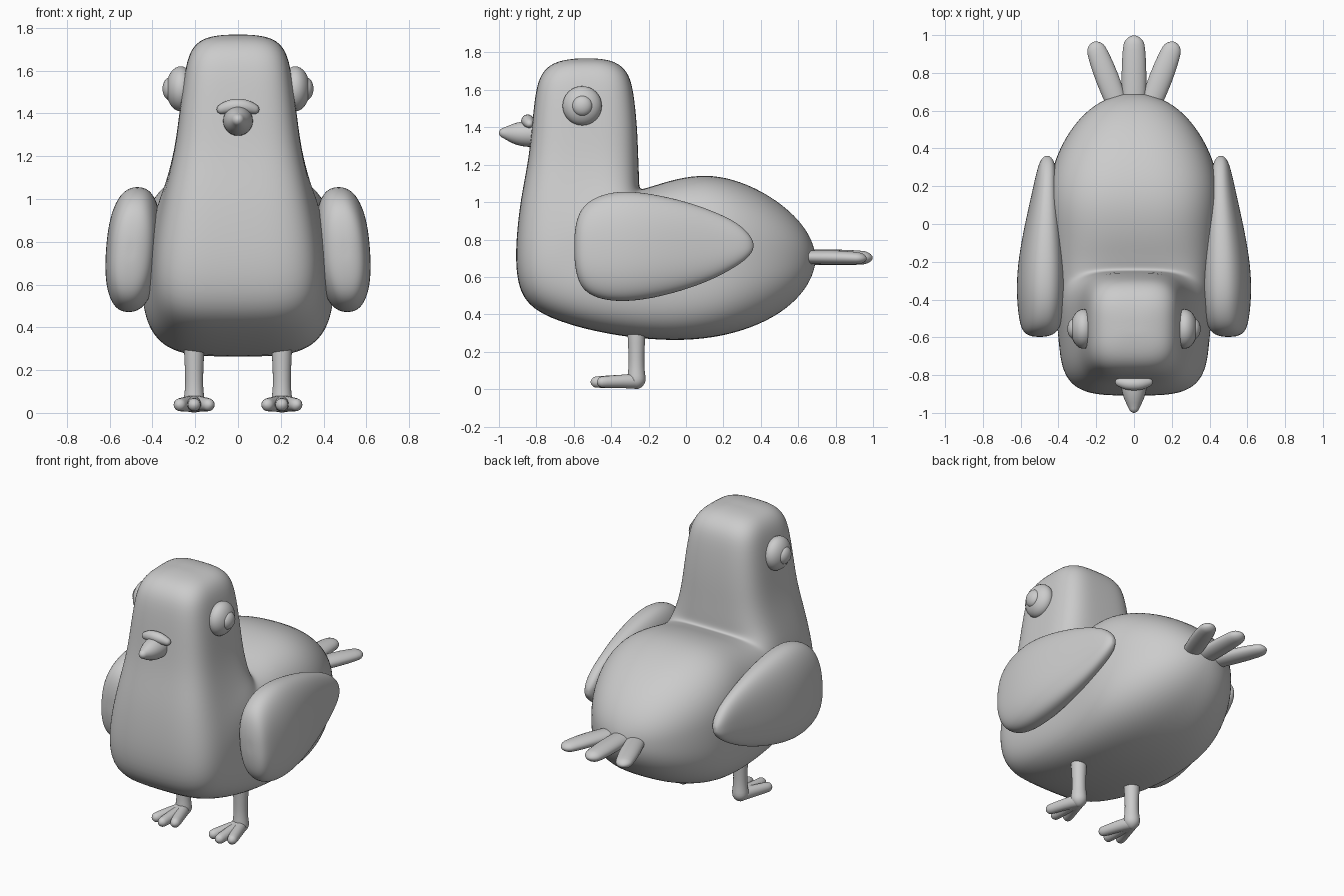
import bpy, bmesh
from math import cos, sin, tau
from mathutils import Vector, Matrix

if "Cube" in bpy.data.objects:
    bpy.data.objects.remove(bpy.data.objects["Cube"])


def finish(name, bm, mirror=False, levels=0):
    bmesh.ops.recalc_face_normals(bm, faces=bm.faces[:])
    for f in bm.faces:
        f.smooth = True
    me = bpy.data.meshes.new(name)
    bm.to_mesh(me)
    bm.free()
    ob = bpy.data.objects.new(name, me)
    bpy.context.collection.objects.link(ob)
    if mirror:
        m = ob.modifiers.new("Mirror", 'MIRROR')
        m.use_mirror_merge = False
    if levels:
        s = ob.modifiers.new("Subsurf", 'SUBSURF')
        s.levels = s.render_levels = levels
    return ob


def ring(c, u, v, n_pos=2, n_neg=2, seg=24):
    """Superellipse ring; separate exponents for the +v and -v halves."""
    pts = []
    for i in range(seg):
        a = tau * (i + .5) / seg
        ca, sa = cos(a), sin(a)
        e = 2 / (n_pos if sa > 0 else n_neg)
        x = abs(ca) ** e * (1 if ca > 0 else -1)
        y = abs(sa) ** e * (1 if sa > 0 else -1)
        pts.append(c + u * x + v * y)
    return pts


def loft(name, rings, mirror=False, levels=2):
    bm = bmesh.new()
    vr = [[bm.verts.new(p) for p in r] for r in rings]
    n = len(vr[0])
    for a, b in zip(vr, vr[1:]):
        for i in range(n):
            j = (i + 1) % n
            bm.faces.new((a[i], a[j], b[j], b[i]))
    for r, e in ((vr[0], 0), (vr[-1], -1)):
        c = bm.verts.new(sum(rings[e], Vector()) / n)
        for i in range(n):
            bm.faces.new((r[i], r[(i + 1) % n], c))
    return finish(name, bm, mirror, levels)


def tube(name, pts, ref, flat=1, mirror=False):
    """Round-ended tube through (x, y, z, radius) points."""
    P = [Vector(p[:3]) for p in pts]
    R = [p[3] for p in pts]
    ref = Vector(ref)
    caps = ((1, .15), (.87, .5), (.5, .87))
    t0, t1 = (P[1] - P[0]).normalized(), (P[-1] - P[-2]).normalized()
    st = [(P[0] - t0 * R[0] * o, R[0] * k, t0) for o, k in caps]
    for i, p in enumerate(P):
        t = (P[min(i + 1, len(P) - 1)] - P[max(i - 1, 0)]).normalized()
        st.append((p, R[i], t))
    st += [(P[-1] + t1 * R[-1] * o, R[-1] * k, t1) for o, k in reversed(caps)]
    rings = []
    for c, r, t in st:
        v = t.cross(ref).normalized()
        u = v.cross(t).normalized()
        r *= 1.03  # make up for subdivision shrinkage
        rings.append(ring(c, u * r, v * r * flat, seg=12))
    return loft(name, rings, mirror, 1)


# Body, neck and head: sections fan round the nape
# (back y, back z, front y, front z, half width, back exponent, front exponent)
body = [
    (-.47, 1.768, -.60, 1.768, .07, 3, 3),
    (-.38, 1.755, -.71, 1.75, .17, 3.2, 3.2),
    (-.31, 1.70, -.775, 1.69, .225, 3.5, 3.5),
    (-.28, 1.60, -.805, 1.60, .25, 3.7, 3.7),
    (-.26, 1.40, -.825, 1.40, .275, 3.7, 3.7),
    (-.255, 1.25, -.843, 1.22, .296, 3.7, 3.7),
    (-.25, 1.13, -.885, 1.02, .335, 3.7, 3.7),
    (-.25, 1.085, -.91, .80, .372, 3.7, 3.7),
    (-.24, 1.07, -.912, .60, .392, 3.6, 3.8),
    (-.225, 1.072, -.86, .445, .40, 3.5, 3.8),
    (-.20, 1.08, -.68, .357, .412, 3.4, 3.8),
    (-.15, 1.095, -.42, .29, .43, 3.2, 3.8),
    (-.05, 1.127, -.12, .256, .442, 3, 3.7),
    (.10, 1.15, .10, .266, .457, 2.9, 3.5),
    (.25, 1.127, .27, .30, .447, 2.7, 3.2),
    (.41, 1.06, .43, .36, .388, 2.5, 2.8),
    (.555, .958, .565, .448, .295, 2.3, 2.5),
    (.652, .845, .655, .555, .18, 2.2, 2.3),
    (.69, .745, .69, .65, .06, 2, 2),
]
rings = []
for by, bz, fy, fz, w, nb, nf in body:
    b, f = Vector((0, by, bz)), Vector((0, fy, fz))
    rings.append(ring((b + f) / 2, Vector((w, 0, 0)), (b - f) / 2, nb, nf, 32))
loft("body", rings)

# Wings: (y, low z, high z, centre x, half thickness)
wing = [
    (-.597, .69, .83, .50, .035), (-.582, .585, .925, .498, .08),
    (-.54, .515, .995, .495, .106), (-.45, .475, 1.045, .491, .123),
    (-.33, .464, 1.064, .491, .130), (-.18, .482, 1.047, .488, .122),
    (0, .53, 1.006, .48, .096), (.15, .588, .952, .472, .07),
    (.27, .655, .895, .464, .053), (.335, .705, .835, .46, .038),
    (.36, .745, .79, .46, .014),
]
loft("wing", [ring(Vector((x, y, (lo + hi) / 2)), Vector((h, 0, 0)),
                   Vector((-.07 * (hi - lo) / 2, 0, (hi - lo) / 2)), 2.4, 2.4)
              for y, lo, hi, x, h in wing], mirror=True)

# Eyes and pupils
for name, x, rx, r in (("eye", .268, .068, .105), ("pupil", .315, .038, .055)):
    bm = bmesh.new()
    bmesh.ops.create_uvsphere(
        bm, u_segments=32, v_segments=16, radius=1,
        matrix=Matrix.Translation((x, -.555, 1.515)) @ Matrix.Diagonal((rx, r, r, 1)))
    finish(name, bm, mirror=True)

# Beak and the arched ridge above it
tube("beak", [(0, -.78, 1.365, .07), (0, -.83, 1.365, .072), (0, -.88, 1.365, .068),
              (0, -.93, 1.367, .053), (0, -.97, 1.37, .03)], (1, 0, 0))
tube("beak_ridge", [(-.075, -.838, 1.42, .025), (-.04, -.845, 1.432, .034),
                    (0, -.848, 1.436, .035), (.04, -.845, 1.432, .034),
                    (.075, -.838, 1.42, .025)], (0, 1, 0))

# Tail feathers
tube("tail_feather_middle", [(0, .60, .705, .063), (0, .80, .705, .069),
                             (0, .938, .703, .06)], (1, 0, 0), .64)
tube("tail_feather_side", [(.075, .60, .705, .055), (.145, .78, .705, .066),
                           (.196, .912, .70, .055)], (1, 0, 0), .62, mirror=True)

# Legs and toes
X, Y = .205, -.265
tube("leg", [(X, Y, .33, .05), (X, Y, .25, .046), (X, Y, .15, .041),
             (X, Y, .09, .045), (X, Y, .053, .052)], (1, 0, 0), mirror=True)
for name, dx, ye in (("toe_middle", 0, -.478), ("toe_outer", .066, -.445),
                     ("toe_inner", -.066, -.445)):
    tube(name, [(X, Y, .042, .042), (X + dx * .5, -.345, .042, .035),
                (X + dx, ye, .038, .032)], (1, 0, 0), mirror=True)
